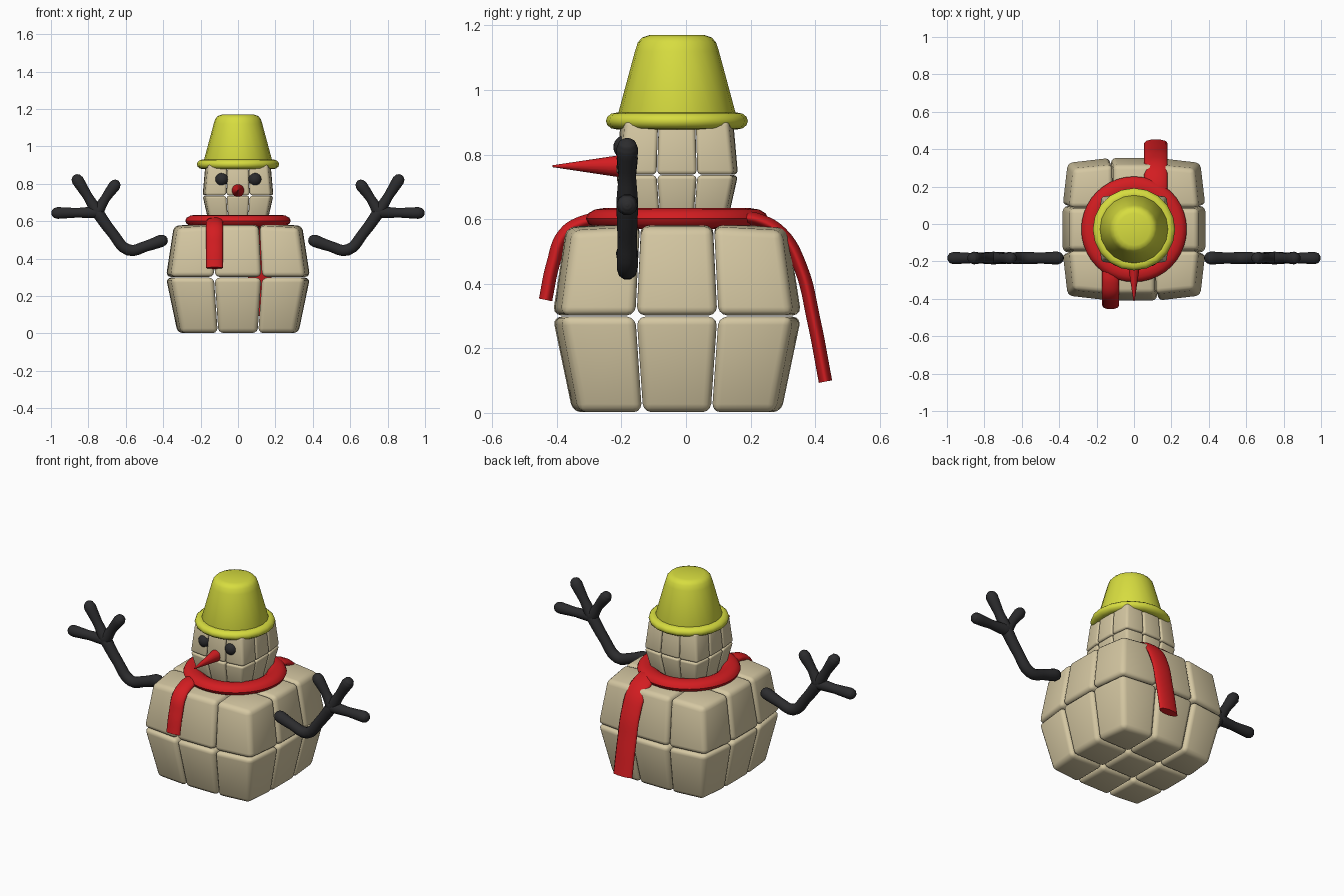
import bpy, bmesh
from math import cos, sin, pi, radians
from mathutils import Vector

if "Cube" in bpy.data.objects:
    bpy.data.objects.remove(bpy.data.objects["Cube"])

CY = -0.028  # depth of the body axis


def material(name, rgb):
    m = bpy.data.materials.new(name)
    m.diffuse_color = (*rgb, 1)
    m.use_nodes = True
    m.node_tree.nodes["Principled BSDF"].inputs["Base Color"].default_value = m.diffuse_color
    return m


TAN = material("tan", (0.66, 0.57, 0.36))
YELLOW = material("yellow", (0.68, 0.72, 0.05))
RED = material("red", (0.65, 0.012, 0.015))
BLACK = material("black", (0.025, 0.025, 0.027))


def select(ob):
    bpy.ops.object.select_all(action='DESELECT')
    ob.select_set(True)
    bpy.context.view_layer.objects.active = ob


def smooth(ob, angle=40):
    select(ob)
    bpy.ops.object.shade_smooth_by_angle(angle=radians(angle))


def finish(name, bm, mat, angle=40):
    bmesh.ops.remove_doubles(bm, verts=bm.verts, dist=1e-5)
    bmesh.ops.recalc_face_normals(bm, faces=bm.faces)
    me = bpy.data.meshes.new(name)
    bm.to_mesh(me)
    bm.free()
    me.materials.append(mat)
    ob = bpy.data.objects.new(name, me)
    bpy.context.collection.objects.link(ob)
    smooth(ob, angle)
    return ob


def block_stack(name, levels, dome, bevel, gap):
    """3 x 3 x 2 bulging blocks; levels = (z, half width, corner half width)."""
    def point(i, j, k):
        z, edge, corner = levels[k]
        a, b = i - 1.5, j - 1.5
        rim_x, rim_y = abs(a) > 1, abs(b) > 1
        half = corner if rim_x and rim_y else edge
        x = (a / 1.5 * half) if rim_x else a * edge * 0.655
        y = (b / 1.5 * half) if rim_y else b * edge * 0.655
        if k == 2:
            z -= dome * (rim_x + rim_y)
        return Vector((x, CY + y, z))

    bm = bmesh.new()
    for i in range(3):
        for j in range(3):
            for k in range(2):
                c = [point(i + a, j + b, k + h) for h in (0, 1)
                     for a, b in ((0, 0), (1, 0), (1, 1), (0, 1))]
                mid = sum(c, Vector()) / 8
                v = [bm.verts.new(p + Vector([gap if m > q else -gap for m, q in zip(mid, p)]))
                     for p in c]
                for f in ((3, 2, 1, 0), (4, 5, 6, 7), (0, 1, 5, 4),
                          (1, 2, 6, 5), (2, 3, 7, 6), (3, 0, 4, 7)):
                    bm.faces.new([v[n] for n in f])
    me_edges = bm.edges[:]
    bmesh.ops.bevel(bm, geom=me_edges, offset=bevel, segments=3, profile=0.5,
                    affect='EDGES', clamp_overlap=True)
    return finish(name, bm, TAN)


def lathe(name, profile, sides, mat, closed=False, angle=40):
    bm = bmesh.new()
    rings = [[bm.verts.new((r * cos(2 * pi * s / sides), CY + r * sin(2 * pi * s / sides), z))
              for s in range(sides)] for r, z in profile]
    pairs = list(zip(rings, rings[1:] + rings[:1]))
    for a, b in pairs if closed else pairs[:-1]:
        for s in range(sides):
            t = (s + 1) % sides
            bm.faces.new((a[s], a[t], b[t], b[s]))
    return finish(name, bm, mat, angle)


def ellipse(r, z, w, h, n=12):
    return [(r + w * cos(2 * pi * i / n), z + h * sin(2 * pi * i / n)) for i in range(n)]


def tube(name, paths, depth, mat, res=6):
    """Swept round tubes; each path point is (x, y, z, radius factor)."""
    cu = bpy.data.curves.new(name, 'CURVE')
    cu.dimensions = '3D'
    cu.bevel_depth, cu.bevel_resolution = depth, 3
    cu.use_fill_caps, cu.resolution_u = True, res
    for path in paths:
        sp = cu.splines.new('BEZIER')
        sp.bezier_points.add(len(path) - 1)
        for bp, (x, y, z, r) in zip(sp.bezier_points, path):
            bp.co, bp.radius = (x, y, z), r
            bp.handle_left_type = bp.handle_right_type = 'AUTO'
    cu.materials.append(mat)
    ob = bpy.data.objects.new(name, cu)
    bpy.context.collection.objects.link(ob)
    select(ob)
    bpy.ops.object.convert(target='MESH')
    ob = bpy.context.object
    smooth(ob, 50)
    return ob


# Body and head built of bevelled blocks
block_stack("body", [(0, 0.325, 0.305), (0.3, 0.387, 0.36), (0.59, 0.345, 0.325)],
            0.012, 0.026, 0.002)
block_stack("head", [(0.58, 0.155, 0.145), (0.737, 0.19, 0.176), (0.915, 0.175, 0.16)],
            0.006, 0.013, 0.001)

# Bucket hat
lathe("hat_crown", [(0, 1.17), (0.085, 1.17), (0.107, 1.163), (0.121, 1.148), (0.13, 1.12),
                    (0.184, 0.92), (0.18, 0.9), (0, 0.9)], 20, YELLOW)
lathe("hat_brim", ellipse(0.187, 0.904, 0.033, 0.026), 20, YELLOW, closed=True)

# Scarf: neck ring and two hanging tails
lathe("scarf_ring", ellipse(0.228, 0.602, 0.054, 0.032), 40, RED, closed=True)
tails = {
    "scarf_front_tail": (-0.125, 0.046, [(-0.25, .6), (-0.31, .593), (-0.375, .555),
                                         (-0.412, .46), (-0.435, .35)]),
    "scarf_back_tail": (0.117, 0.063, [(0.16, .605), (0.22, .598), (0.295, .555), (0.355, .45),
                                       (0.395, .29), (0.432, .097)]),
}
for name, (x, half, pts) in tails.items():
    tail = tube(name, [[(0, y, z, 1) for y, z in pts]], 0.022, RED)
    tail.location.x = x
    tail.scale.x = half / 0.022

# Face: eyes and nose
for name, x in (("eye_left", -0.087), ("eye_right", 0.09)):
    bm = bmesh.new()
    bmesh.ops.create_uvsphere(bm, u_segments=20, v_segments=12, radius=0.037)
    eye = finish(name, bm, BLACK)
    eye.location = (x, -0.188, 0.823)
bm = bmesh.new()
bmesh.ops.create_cone(bm, cap_ends=True, segments=16, radius1=0.036, radius2=0.003, depth=0.22)
nose = finish("nose", bm, RED)
nose.location = (0, -0.303, 0.764)
nose.rotation_euler.x = pi / 2


# Twig arms: forearm plus three fingers, mirrored
def rounded(pts):
    """Turn (x, z, radius) points into a path with rounded far ends."""
    def cap(p, q):
        d = Vector((p[0] - q[0], p[1] - q[1])).normalized() * p[2]
        return [(p[0] + d.x * t, p[1] + d.y * t, p[2] * r)
                for t, r in ((1, 0.1), (0.9, 0.44), (0.6, 0.8))]
    full = cap(pts[0], pts[1]) + pts + cap(pts[-1], pts[-2])[::-1]
    return [(x, -0.182, z, r) for x, z, r in full]


palm = (0.752, 0.648, 0.034)
arms = tube("arms", [rounded(p) for p in (
    [(0.41, 0.495, 0.035), (0.49, 0.467, 0.03), (0.585, 0.446, 0.032), (0.67, 0.535, 0.03), palm],
    [palm, (0.71, 0.72, 0.026), (0.66, 0.79, 0.033)],
    [palm, (0.805, 0.735, 0.027), (0.857, 0.818, 0.034)],
    [palm, (0.86, 0.645, 0.027), (0.965, 0.644, 0.033)])], 1.0, BLACK, 4)
mirror = arms.modifiers.new("mirror", 'MIRROR')
mirror.use_axis[0] = True
